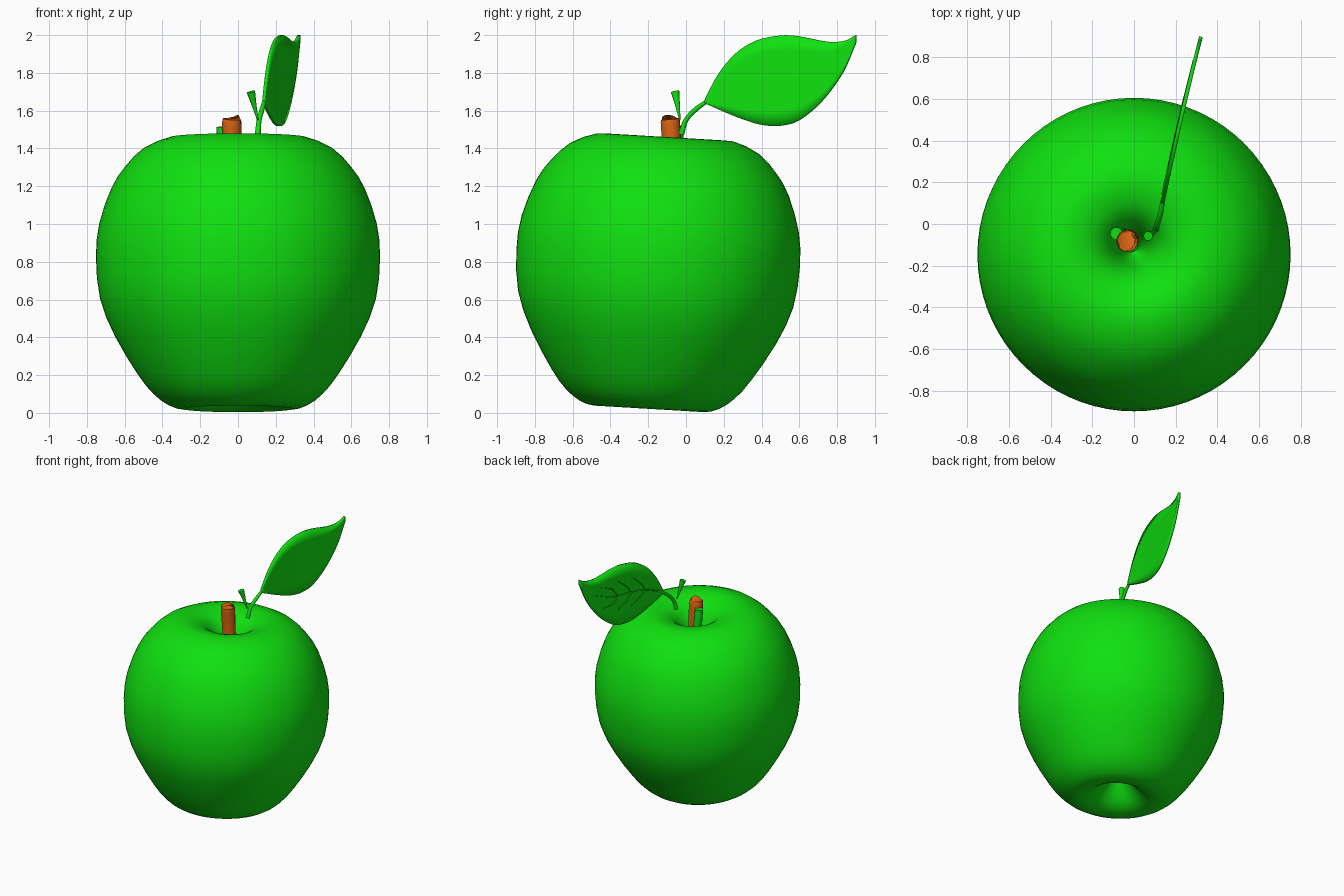
import bpy, bmesh, math
from mathutils import Vector

if "Cube" in bpy.data.objects:
    bpy.data.objects.remove(bpy.data.objects["Cube"])


def material(name, rgb):
    m = bpy.data.materials.new(name)
    m.diffuse_color = (*rgb, 1)
    m.use_nodes = True
    m.node_tree.nodes["Principled BSDF"].inputs["Base Color"].default_value = m.diffuse_color
    return m


GREEN = material("green", (0.005, 0.75, 0.005))
ORANGE = material("orange", (0.7, 0.13, 0.006))


def smooth_points(pts, n):
    """Catmull-Rom curve through the points, n steps per span."""
    p = [Vector(q) for q in pts]
    p = [2 * p[0] - p[1]] + p + [2 * p[-1] - p[-2]]
    out = []
    for i in range(1, len(p) - 2):
        a, b, c, d = p[i - 1:i + 3]
        for k in range(n):
            t = k / n
            out.append(0.5 * (2 * b + (c - a) * t + (2 * a - 5 * b + 4 * c - d) * t ** 2
                              + (3 * b - a - 3 * c + d) * t ** 3))
    return out + [p[-2]]


def finish(bm, name, mat):
    me = bpy.data.meshes.new(name)
    bmesh.ops.recalc_face_normals(bm, faces=bm.faces)
    for f in bm.faces:
        f.smooth = True
    bm.to_mesh(me)
    bm.free()
    ob = bpy.data.objects.new(name, me)
    bpy.context.collection.objects.link(ob)
    me.materials.append(mat)
    return ob


def tube(name, pts, radii, mat, sides=12, steps=4):
    """Round tube along a smooth path with varying radius and closed ends."""
    path = smooth_points([(*p, r) for p, r in zip(pts, radii)], steps)
    bm = bmesh.new()
    rings = []
    for i, q in enumerate(path):
        d = (path[min(i + 1, len(path) - 1)] - path[max(i - 1, 0)]).to_3d().normalized()
        u = d.cross(Vector((1, 0.2, 0.1))).normalized()
        v = d.cross(u)
        angles = [math.tau * k / sides for k in range(sides)]
        rings.append([bm.verts.new(q.to_3d() + q.w * (u * math.cos(a) + v * math.sin(a)))
                      for a in angles])
    for a, b in zip(rings, rings[1:]):
        for k in range(sides):
            j = (k + 1) % sides
            bm.faces.new((a[k], a[j], b[j], b[k]))
    bm.faces.new(rings[0])
    bm.faces.new(rings[-1])
    ob = finish(bm, name, mat)
    bpy.ops.object.select_all(action='DESELECT')
    ob.select_set(True)
    bpy.context.view_layer.objects.active = ob
    bpy.ops.object.shade_smooth_by_angle(angle=math.radians(45))
    return ob


# Apple body: revolved profile with hollows at both ends, leaning slightly back
profile = [(0, .38), (.05, .46), (.1, .58), (.17, .67), (.26, .71), (.36, .718),
           (.5, .66), (.6, .56), (.67, .45), (.735, .26), (.752, .08), (.73, -.14),
           (.65, -.34), (.53, -.54), (.45, -.64), (.37, -.70), (.29, -.722),
           (.2, -.70), (.13, -.64), (.06, -.55), (0, -.48)]
bm = bmesh.new()
verts = [bm.verts.new((max(p.x, 0), 0, p.y)) for p in smooth_points(profile, 2)]
edges = [bm.edges.new(e) for e in zip(verts, verts[1:])]
bmesh.ops.spin(bm, geom=verts + edges, cent=(0, 0, 0), axis=(0, 0, 1),
               angle=math.tau, steps=72)
bmesh.ops.remove_doubles(bm, verts=bm.verts, dist=0.0005)
apple = finish(bm, "apple_body", GREEN)
apple.location = (0, -0.152, 0.742)
apple.rotation_euler.x = math.radians(-3.4)

# Stem with a softened top edge
tube("stem", [(-.02, -.07, 1.1), (-.03, -.075, 1.4), (-.033, -.083, 1.54), (-.033, -.084, 1.555)],
     [.045, .05, .052, .042], ORANGE)

# Small shoot curling behind the stem
tube("stem_shoot", [(0, -.12, 1.2), (-.04, -.06, 1.25), (-.075, -.042, 1.38), (-.085, -.045, 1.515)],
     [.025, .028, .03, .03], GREEN)

# Little bud beside the leaf stalk
bud = tube("bud", [(.105, -.033, 1.55), (.085, -.045, 1.63), (.068, -.058, 1.7)],
           [.004, .013, .023], GREEN, sides=10)


# Leaf blade: strip between upper and lower outlines (y, z), swept sideways in x
def leaf_x(y):
    return 0.117 + 0.2 * y + 0.03 * y * y


upper = smooth_points([(.1, 1.66), (.17, 1.79), (.26, 1.9), (.37, 1.97), (.5, 1.998), (.6, 1.993),
                       (.75, 1.965), (.84, 1.97), (.9, 2.0)], 4)
lower = smooth_points([(.1, 1.64), (.2, 1.595), (.3, 1.555), (.4, 1.525), (.5, 1.52), (.6, 1.55),
                       (.72, 1.65), (.83, 1.8), (.9, 1.96)], 4)


def leaf_point(i, s, lift=0.0):
    q = lower[i].lerp(upper[i], s)
    return Vector((leaf_x(q.x) - lift, q.x, q.y))


bm = bmesh.new()
rows = [[bm.verts.new(leaf_point(i, s / 6)) for s in range(7)] for i in range(len(upper))]
for a, b in zip(rows, rows[1:]):
    for k in range(6):
        bm.faces.new((a[k], a[k + 1], b[k + 1], b[k]))
leaf = finish(bm, "leaf", GREEN)
mod = leaf.modifiers.new("thickness", 'SOLIDIFY')
mod.thickness = 0.018
mod.offset = 0
bpy.ops.object.select_all(action='DESELECT')
leaf.select_set(True)
bpy.context.view_layer.objects.active = leaf
bpy.ops.object.shade_smooth_by_angle(angle=math.radians(40))

# Leaf stalk
tube("leaf_stalk", [(.105, -.025, 1.475), (.112, .0, 1.55), (.128, .055, 1.61), (.14, .125, 1.658)],
     [.016, .013, .013, .009], GREEN)

# Leaf veins on the side facing -x: midrib and three pairs of branches
tube("midrib", [leaf_point(i, .5, .009) for i in (2, 8, 14, 20, 26)],
     [.006, .006, .005, .004, .002], GREEN, sides=6)
for n, i in enumerate((8, 13, 18)):
    for side in (-1, 1):
        tube(f"vein_{n + 1}_{'upper' if side > 0 else 'lower'}",
             [leaf_point(i, .5, .009), leaf_point(i + 2, .5 + side * .14, .009),
              leaf_point(i + 5, .5 + side * .25, .009)],
             [.005, .004, .002], GREEN, sides=6)
